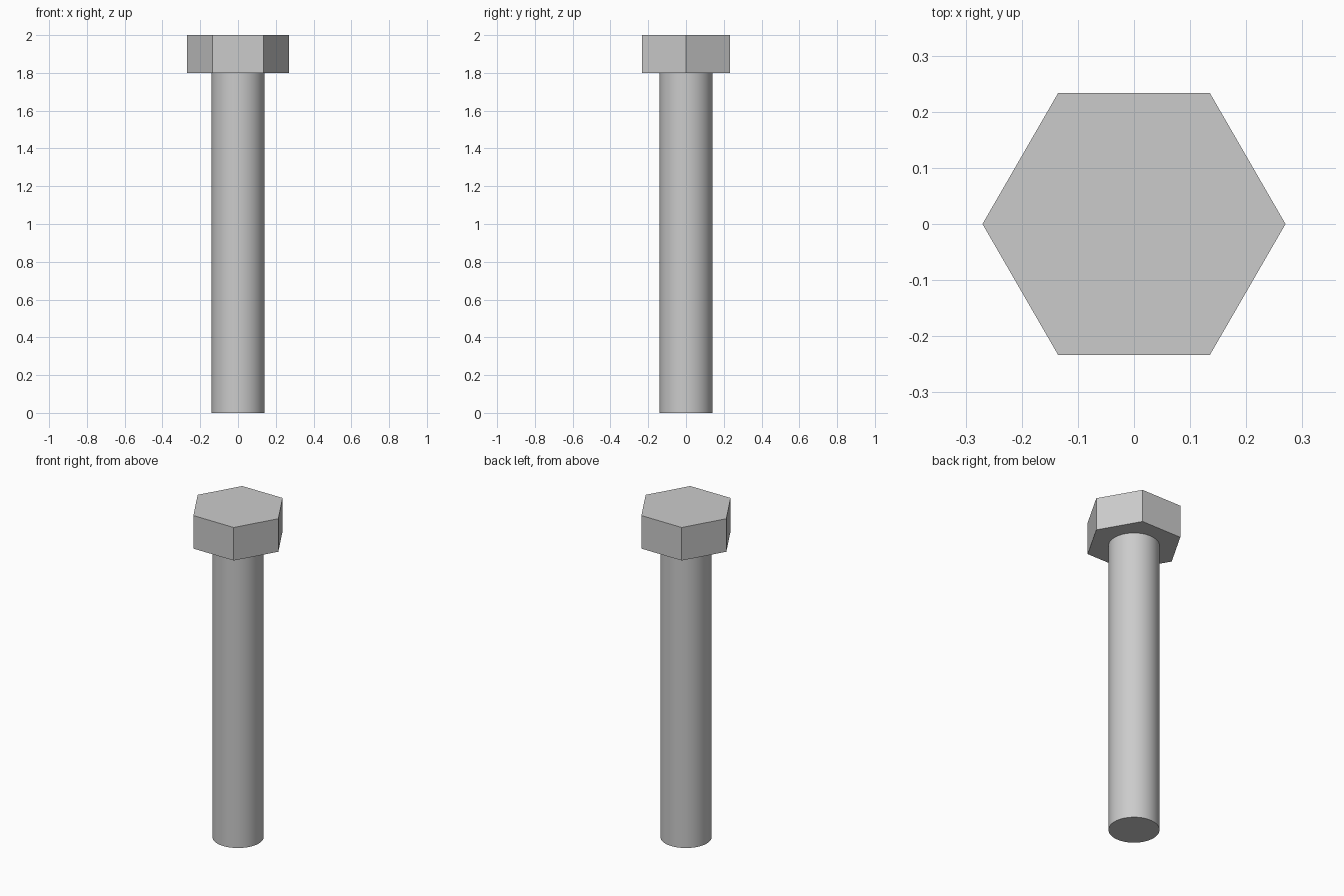
import bpy
import bmesh
from math import cos, sin, tau, radians

HEAD_RADIUS, SHANK_RADIUS = 0.27, 0.14
HEAD_BASE, THREAD_TOP, TOP = 1.8, 0.79, 2.0

cube = bpy.data.objects.get("Cube")
if cube:
    bpy.data.objects.remove(cube, do_unlink=True)

# Plain steel
steel = bpy.data.materials.new("grey steel")
steel.use_nodes = True
colour = (0.6, 0.6, 0.6, 1.0)
steel.diffuse_color = colour
steel.node_tree.nodes["Principled BSDF"].inputs["Base Color"].default_value = colour


def prism(name, sides, radius, heights):
    """Closed prism with a ring of vertices at each height, first corner on +x."""
    bm = bmesh.new()
    rings = [[bm.verts.new((radius * cos(tau * i / sides),
                            radius * sin(tau * i / sides), z))
              for i in range(sides)] for z in heights]
    for low, high in zip(rings, rings[1:]):
        for i in range(sides):
            j = (i + 1) % sides
            bm.faces.new((low[i], low[j], high[j], high[i]))
    bm.faces.new(rings[0][::-1])
    bm.faces.new(rings[-1])
    mesh = bpy.data.meshes.new(name)
    bm.to_mesh(mesh)
    bm.free()
    mesh.materials.append(steel)
    obj = bpy.data.objects.new(name, mesh)
    bpy.context.collection.objects.link(obj)
    return obj


# Hexagonal head
prism("hex_head", 6, HEAD_RADIUS, (HEAD_BASE, TOP))

# Round shank, with a seam where the threaded length ends
shank = prism("shank", 64, SHANK_RADIUS, (0, THREAD_TOP, HEAD_BASE))
bpy.ops.object.select_all(action="DESELECT")
shank.select_set(True)
bpy.context.view_layer.objects.active = shank
bpy.ops.object.shade_smooth_by_angle(angle=radians(30))
